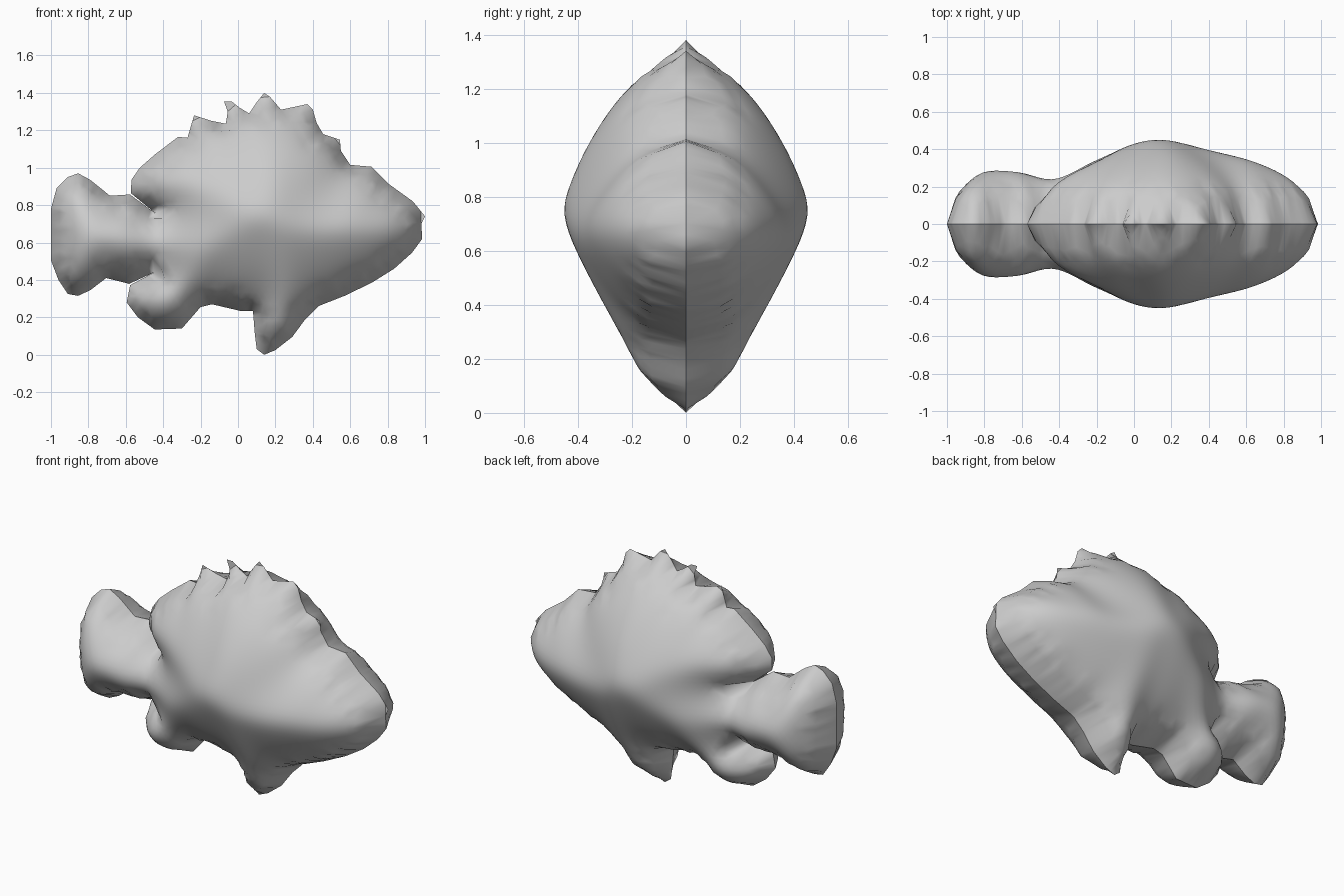
import bpy
import bmesh
import math
from mathutils import Vector
from mathutils.geometry import delaunay_2d_cdt, intersect_point_line

SPACING = 0.035      # distance between skin points
RIM_INSET = 0.045    # width of the bevelled rim; thinner tips stay flat
HALF_WIDTH = 0.45    # thickest point of the body, from the middle plane
FULLNESS = 0.48      # lower values give blunter flanks
CREST_CENTRE = Vector((0.08, 0.65))   # arc where the back thins into spines
CREST_RADIUS = 0.66

start_cube = bpy.data.objects.get("Cube")
if start_cube:
    bpy.data.objects.remove(start_cube, do_unlink=True)

# Side profile in (x, z), one stretch per part, running nose-wards over the back
tail_top = [(-1, .78), (-.97, .89), (-.91, .95), (-.855, .97), (-.79, .935),
            (-.74, .895), (-.685, .85), (-.578, .857), (-.44, .755)]
dorsal_fin = [(-.572, .863), (-.57, .935), (-.525, 1), (-.445, 1.07),
              (-.32, 1.165), (-.27, 1.16), (-.235, 1.28), (-.14, 1.25),
              (-.065, 1.235), (-.055, 1.3), (-.075, 1.355), (-.035, 1.355),
              (.01, 1.32), (.06, 1.29), (.1, 1.35), (.14, 1.4), (.17, 1.38),
              (.23, 1.31), (.37, 1.34), (.4, 1.31), (.42, 1.24),
              (.455, 1.18), (.545, 1.15), (.55, 1.09)]
head = [(.6, 1.015), (.715, 1.005), (.81, .91), (.935, .82), (1, .74),
        (.98, .7), (.985, .62), (.93, .545), (.835, .46), (.715, .385),
        (.57, .315), (.43, .26)]
pelvic_fin = [(.36, .19), (.29, .095), (.2, .025), (.14, 0), (.1, .03),
              (.09, .11), (.08, .235)]
anal_fin = [(.01, .235), (-.14, .27), (-.2, .255), (-.3, .14), (-.445, .135),
            (-.535, .2), (-.595, .28), (-.577, .372)]
tail_bottom = [(-.45, .44), (-.582, .379), (-.705, .41), (-.79, .345),
               (-.855, .315), (-.91, .325), (-.96, .4), (-1, .505)]
profile = [Vector(p) for p in
           tail_top + dorsal_fin + head + pelvic_fin + anal_fin + tail_bottom]
sides = list(zip(profile, profile[1:] + profile[:1]))


def edge_distance(point):
    """Distance from a point to the nearest side of the profile."""
    nearest = math.inf
    for a, b in sides:
        foot, t = intersect_point_line(point, a, b)
        foot = a.lerp(b, min(max(t, 0), 1))
        nearest = min(nearest, (point - foot.xy).length)
    return nearest


def raw_depth(point):
    """Distance to the rim, cut short along the crest so spines stay thin."""
    depth = edge_distance(point)
    if point.y > 1 and point.x < 0.56:
        to_crest = CREST_RADIUS - (point - CREST_CENTRE).length
        depth = min(depth, max(to_crest, 0.004))
    return depth


def is_inside(point):
    """Even-odd test against the profile."""
    inside = False
    for a, b in sides:
        if (a.y > point.y) != (b.y > point.y):
            cross = a.x + (point.y - a.y) * (b.x - a.x) / (b.y - a.y)
            if point.x < cross:
                inside = not inside
    return inside


def inward_normal(a, b):
    along = (b - a).normalized()
    return Vector((along.y, -along.x))


def skin_points():
    """Rim points, a ring just inside them, then an even triangular lattice."""
    rim, ring, lattice = [], [], []

    def add_ring_point(point):
        clear = all((point - p).length > SPACING * 0.5 for p in ring)
        if clear and is_inside(point) and edge_distance(point) > RIM_INSET * 0.9:
            ring.append(point)

    for (a, b), (_, c) in zip(sides, sides[1:] + sides[:1]):
        count = max(1, round((b - a).length / SPACING))
        inward = inward_normal(a, b)
        for i in range(count):
            rim.append(a.lerp(b, i / count))
            add_ring_point(a.lerp(b, (i + 0.5) / count) + inward * RIM_INSET)
        # Carry the ring around each corner
        bisector = (inward + inward_normal(b, c)).normalized()
        add_ring_point(b + bisector * RIM_INSET)

    row_height = SPACING * math.sqrt(3) / 2
    for row in range(int(1.4 / row_height) + 1):
        for column in range(int(2 / SPACING) + 1):
            x = -1 + (column + 0.5 * (row % 2)) * SPACING
            point = Vector((x, row * row_height))
            if (is_inside(point)
                    and edge_distance(point) > RIM_INSET + SPACING * 0.6):
                lattice.append(point)
    return rim, ring + lattice


def smooth_depths(bm, depths, rounds):
    """Average the depths over neighbours, keeping the rim at zero."""
    neighbours = {v: [e.other_vert(v) for e in v.link_edges]
                  for v in bm.verts if not v.is_boundary}
    for _ in range(rounds):
        update = dict(depths)
        for v, ring in neighbours.items():
            mean = sum(depths[n] for n in ring) / len(ring)
            update[v] = 0.5 * (depths[v] + mean)
        depths = update
    return depths


def build_fish():
    """Inflate the profile to one side, then mirror it to the other."""
    rim, inner = skin_points()
    loop = [(i, (i + 1) % len(rim)) for i in range(len(rim))]
    points, _, triangles, *_ = delaunay_2d_cdt(rim + inner, loop, [], 1, 1e-5)

    bm = bmesh.new()
    verts = [bm.verts.new((p.x, 0, p.y)) for p in points]
    for triangle in triangles:
        bm.faces.new([verts[i] for i in triangle])
    loose = [v for v in bm.verts if not v.link_faces]
    bmesh.ops.delete(bm, geom=loose, context='VERTS')

    # Depth grows with a root of the distance to the rim
    depths = {v: 0 if v.is_boundary else raw_depth(v.co.xz)
              for v in bm.verts}
    depths = smooth_depths(bm, depths, 10)
    deepest = max(depths.values())
    for v, depth in depths.items():
        v.co.y = -HALF_WIDTH * (depth / deepest) ** FULLNESS

    # Smooth flanks with a crisp rim
    for face in bm.faces:
        face.smooth = True
    for edge in bm.edges:
        edge.smooth = not edge.is_boundary

    # Other flank
    copy = bmesh.ops.duplicate(bm, geom=bm.verts[:] + bm.edges[:] + bm.faces[:])
    for item in copy["geom"]:
        if isinstance(item, bmesh.types.BMVert):
            item.co.y = -item.co.y
    bmesh.ops.remove_doubles(bm, verts=bm.verts[:], dist=1e-4)
    bmesh.ops.recalc_face_normals(bm, faces=bm.faces[:])

    mesh = bpy.data.meshes.new("fish_body")
    bm.to_mesh(mesh)
    bm.free()
    fish = bpy.data.objects.new("fish_body", mesh)
    bpy.context.collection.objects.link(fish)
    return fish


# Plain grey skin
grey = bpy.data.materials.new("plain_grey")
grey.use_nodes = True
colour = (0.6, 0.6, 0.6, 1)
grey.diffuse_color = colour
grey.node_tree.nodes["Principled BSDF"].inputs["Base Color"].default_value = colour

fish = build_fish()
fish.data.materials.append(grey)
